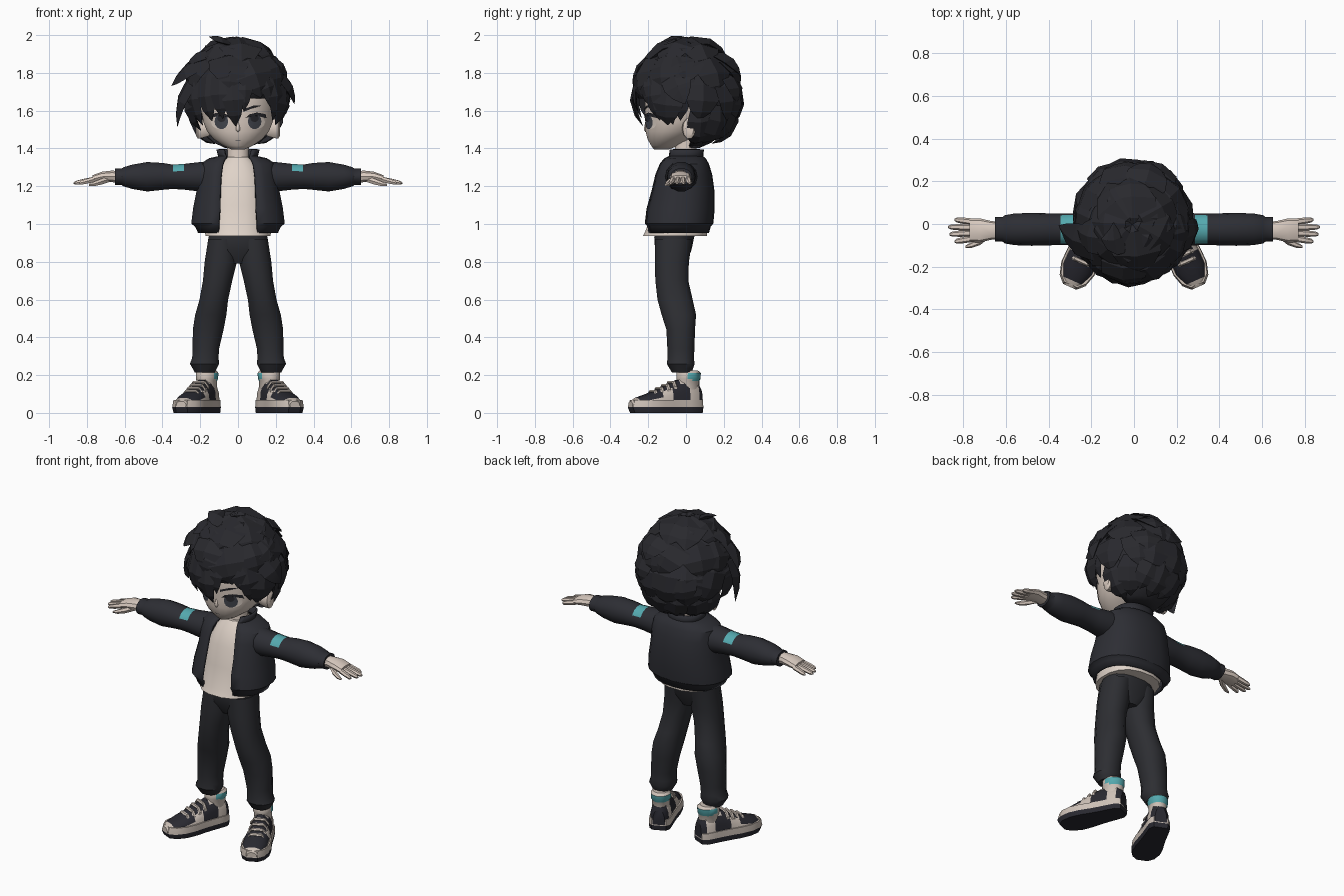
import bpy, bmesh, math, random
from mathutils import Vector, Matrix
from mathutils.bvhtree import BVHTree

if "Cube" in bpy.data.objects:
    bpy.data.objects.remove(bpy.data.objects["Cube"])

random.seed(4)
rad = math.radians


def material(name, col):
    m = bpy.data.materials.new(name)
    m.diffuse_color = (*col, 1)
    m.use_nodes = True
    m.node_tree.nodes["Principled BSDF"].inputs["Base Color"].default_value = m.diffuse_color
    return m


HAIR = material("hair black", (.022, .022, .027))
CLOTH = material("jacket charcoal", (.026, .027, .034))
PANTS = material("trouser charcoal", (.026, .027, .032))
SKIN = material("skin", (.70, .60, .53))
SHIRT = material("shirt cream", (.74, .65, .58))
TEAL = material("teal", (.09, .40, .43))
EYE = material("eye grey", (.055, .06, .075))
LIGHT = material("shoe cream", (.62, .54, .48))
SOLE = material("sole dark", (.022, .022, .03))


def finish(name, bm, mats, mirror=False, rule=None, matrix=None, angle=35, thick=0):
    for f in bm.faces:
        f.normal_update()
        f.material_index = rule(f.calc_center_median(), f.normal) if rule else 0
    if matrix:
        bm.transform(matrix)
    me = bpy.data.meshes.new(name)
    bm.to_mesh(me)
    bm.free()
    ob = bpy.data.objects.new(name, me)
    bpy.context.collection.objects.link(ob)
    for m in mats:
        me.materials.append(m)
    bpy.ops.object.select_all(action='DESELECT')
    ob.select_set(True)
    bpy.context.view_layer.objects.active = ob
    bpy.ops.object.shade_smooth_by_angle(angle=rad(angle))
    if thick:
        s = ob.modifiers.new("thickness", 'SOLIDIFY')
        s.thickness, s.offset = thick, 0
    if mirror:
        ob.modifiers.new("mirror", 'MIRROR')
    return ob


def skin_rings(bm, rings, closed=True, caps=True):
    vs = [[bm.verts.new(p) for p in r] for r in rings]
    n = len(vs[0])
    for a, b in zip(vs, vs[1:]):
        for i in range(n if closed else n - 1):
            j = (i + 1) % n
            bm.faces.new((a[i], a[j], b[j], b[i]))
    if caps:
        bm.faces.new(vs[0])
        bm.faces.new(vs[-1])


def loft(name, rings, mats, closed=True, caps=True, **kw):
    bm = bmesh.new()
    skin_rings(bm, rings, closed, caps)
    bmesh.ops.recalc_face_normals(bm, faces=bm.faces)
    return finish(name, bm, mats, **kw)


def power(v, e):
    return math.copysign(abs(v) ** e, v)


def ring(axis, p, a, b, ra, rb, n=12, e=1.0, zmin=None):
    """Rounded cross-section at position p on an axis, centre (a, b), radii (ra, rb)."""
    out = []
    for i in range(n):
        t = math.tau * (i + .5) / n
        u, v = a + ra * power(math.sin(t), e), b + rb * power(math.cos(t), e)
        if zmin is not None:
            v = max(v, zmin)
        out.append({'z': (u, v, p), 'x': (p, u, v), 'y': (u, p, v)}[axis])
    return out


def body_rings(rows, n=16, e=.85):
    # rows: z, half width, front y, back y
    return [ring('z', z, 0, (f + b) / 2, rx, (b - f) / 2, n, e) for z, rx, f, b in rows]


# Head, nose, ears, neck
head = loft("head", body_rings([
    (1.395, .035, -.17, -.09), (1.415, .08, -.185, -.04), (1.45, .13, -.205, .03), (1.49, .165, -.215, .09),
    (1.54, .185, -.217, .13), (1.62, .20, -.22, .17), (1.72, .20, -.22, .19), (1.82, .15, -.17, .14),
    (1.87, .06, -.07, .05)], 24, 1), [SKIN], angle=60)
loft("nose", [ring('z', z, 0, -.212, r, r, 8) for z, r in [(1.488, .004), (1.50, .013), (1.54, .004)]],
     [SKIN], angle=80)
loft("neck", body_rings([(1.28, .07, -.07, .06), (1.36, .058, -.06, .055), (1.46, .06, -.06, .06)], 12), [SKIN])
loft("ear", [ring('x', x, .005 + s, 1.505, ry, rz, 10) for x, s, ry, rz in
             [(.15, 0, .025, .04), (.19, .005, .032, .052), (.212, .012, .034, .056), (.222, .014, .022, .04)]],
     [SKIN], mirror=True)

# Painted face details, laid on the head surface
bm = bmesh.new()
bm.from_mesh(head.data)
surface = BVHTree.FromBMesh(bm)
bm.free()


def plate(name, pts, mat, off, mirror=True):
    def on_face(x, z):
        return surface.ray_cast(Vector((x, -1, z)), Vector((0, 1, 0)))[0] - Vector((0, off, 0))
    b = bmesh.new()
    mid = b.verts.new(on_face(sum(p[0] for p in pts) / len(pts), sum(p[1] for p in pts) / len(pts)))
    vs = [b.verts.new(on_face(*p)) for p in pts]
    for i in range(len(vs)):
        f = b.faces.new((mid, vs[i - 1], vs[i]))
        f.normal_update()
        if f.normal.y > 0:
            f.normal_flip()
    finish(name, b, [mat], mirror=mirror)


def oval(cx, cz, rx, rz, n=14):
    return [(cx + rx * math.cos(math.tau * i / n), cz + rz * math.sin(math.tau * i / n)) for i in range(n)]


plate("eye_white", oval(.095, 1.54, .048, .038), SHIRT, .004)
plate("iris", oval(.088, 1.543, .036, .041), EYE, .006)
plate("pupil", oval(.088, 1.56, .022, .02), HAIR, .008)
plate("upper_lash", [(.04, 1.562), (.06, 1.58), (.10, 1.59), (.145, 1.582), (.152, 1.56), (.10, 1.574), (.06, 1.566)],
      HAIR, .009)
plate("eyebrow", [(.03, 1.594), (.08, 1.614), (.13, 1.628), (.08, 1.626), (.03, 1.608)], HAIR, .006)
plate("mouth", [(-.014, 1.443), (.014, 1.443), (.014, 1.446), (-.014, 1.446)], EYE, .004, False)

# Hair: a cap plus layers of pointed locks that flow over an ellipsoid
HC, HR = Vector((-.008, .005, 1.665)), Vector((.255, .272, .285))


def on_hair(az, el, r):
    a, e = rad(az), rad(el)
    return HC + r * Vector((HR.x * math.cos(e) * math.sin(a), -HR.y * math.cos(e) * math.cos(a), HR.z * math.sin(e)))


cap = bmesh.new()
bmesh.ops.create_uvsphere(cap, u_segments=18, v_segments=12, radius=.93)
for v in cap.verts:
    v.co = HC + v.co * HR
bmesh.ops.delete(cap, geom=[f for f in cap.faces if (c := f.calc_center_median()).y < .03 and c.z < 1.65
                            or c.z < 1.42], context='FACES')
finish("hair_cap", cap, [HAIR], angle=20, thick=.012)

locks = bmesh.new()


def lock(az0, el0, az1, el1, w, lift=.06, base=.94):
    path = [on_hair(az0 + (az1 - az0) * t, el0 + (el1 - el0) * t, base + .09 * math.sin(math.pi * t) + lift * t * t)
            for t in (0, .3, .6, .82, 1)]
    rings = []
    for i, (p, s) in enumerate(zip(path, (.6, 1, .95, .6, .03))):
        along = path[min(i + 1, 4)] - path[max(i - 1, 0)]
        out = (p - HC).normalized()
        side = along.cross(out).normalized() * w * s
        rings.append([p - side, p + out * w * s * .28, p + side, p - out * w * s * .35])
    skin_rings(locks, rings)


def row(azs, el0, el1, w, lift, base=.94):
    for az in azs:
        j = random.uniform(-1, 1)
        lock(az + 8 * j, el0, az + 18 * random.uniform(-1, 1), el1 + 9 * j, w, lift + .04 * j, base)


row(range(20, 360, 51), 104, 36, .12, .11, .95)         # crown, crossing over the top
row(range(15, 360, 36), 58, 6, .11, .10, .93)           # upper sides
row(range(72, 300, 30), 28, -30, .095, .08, .93)        # lower sides and back
row(range(108, 260, 24), -8, -58, .07, .03, .95)        # nape
# fringe: start azimuth, end azimuth, end elevation, width
for a0, a1, e1, w in [(-85, -76, -25, .06), (-62, -54, -30, .065), (-40, -34, -25, .06), (-22, -18, -22, .055),
                      (-8, -1, -31, .06), (12, 9, -14, .04), (28, 46, -10, .05), (44, 55, -24, .06),
                      (66, 72, -29, .06), (88, 82, -24, .06)]:
    lock(a0, 42, a1, e1, w, .05, .95)
# flyaway spikes
for a0, e0, a1, e1, w, l in [(-25, 80, -64, 61, .08, .37), (-55, 50, -88, 10, .09, .43), (-65, 30, -84, -23, .08, .40),
                             (-60, 62, -84, 32, .09, .26), (70, 35, 88, -5, .08, .27), (70, 55, 88, 19, .09, .17),
                             (160, 60, 162, 22, .10, .24), (150, 30, 152, -4, .09, .17), (-5, 45, -8, 10, .08, .12),
                             (30, 85, 60, 60, .09, .15), (210, 20, 215, -20, .08, .14)]:
    lock(a0, e0, a1, e1, w, l)
bmesh.ops.recalc_face_normals(locks, faces=locks.faces)
finish("hair_locks", locks, [HAIR], angle=15)

# Shirt and open jacket
loft("shirt", body_rings([(.937, .175, -.23, .115), (.975, .18, -.212, .115), (1.10, .165, -.18, .11),
                          (1.22, .15, -.155, .10), (1.31, .11, -.115, .08), (1.355, .068, -.08, .065)]), [SHIRT])
jacket = []
for z, rx, f, b, gap in [(.955, .205, -.205, .115, .10), (.99, .222, -.21, .125, .10), (1.005, .242, -.222, .138, .10),
                         (1.08, .232, -.212, .145, .095), (1.18, .212, -.185, .143, .093), (1.26, .205, -.165, .132, .088),
                         (1.315, .195, -.14, .115, .08), (1.342, .15, -.12, .10, .07), (1.355, .10, -.10, .085, .06),
                         (1.395, .108, -.10, .088, .075)]:
    g = math.asin((gap / rx) ** (1 / .85))
    angs = [g + (math.tau - 2 * g) * i / 20 for i in range(21)]
    jacket.append([(rx * power(math.sin(t), .85), (f + b) / 2 - (b - f) / 2 * power(math.cos(t), .85), z) for t in angs])
loft("jacket_body", jacket, [CLOTH], closed=False, caps=False, thick=.014)

# Sleeves with a teal patch on the shoulder
loft("sleeve", [ring('x', x, -.025, z, ry, rz, 14) for x, z, ry, rz in [
    (.12, 1.255, .085, .08), (.2, 1.25, .085, .08), (.285, 1.25, .075, .07), (.345, 1.25, .073, .066),
    (.40, 1.252, .075, .073), (.48, 1.25, .077, .08), (.56, 1.25, .074, .066), (.605, 1.25, .066, .052),
    (.615, 1.25, .058, .046), (.65, 1.25, .058, .046)]], [CLOTH, TEAL], mirror=True,
    rule=lambda c, n: int(.285 < c.x < .345 and n.z > .6))

# Hands
loft("palm", [ring('x', x, -.03, z, ry, rz, 10, .9) for x, z, ry, rz in [
    (.63, 1.25, .04, .032), (.67, 1.252, .044, .032), (.72, 1.25, .056, .028), (.77, 1.238, .055, .021)]],
    [SKIN], mirror=True)
for i, (y, spread, tip) in enumerate([(-.068, -.014, .84), (-.042, -.006, .865), (-.016, .002, .87), (.010, .010, .84)]):
    loft(f"finger_{i + 1}", [ring('x', .755 + (tip - .755) * t, y + spread * t, 1.238 - .022 * t, r, r, 6)
                             for t, r in [(0, .016), (.5, .015), (.88, .012), (1, .005)]], [SKIN], mirror=True)
loft("thumb", [ring('x', x, y, z, r, r, 6) for x, y, z, r in [
    (.675, -.045, 1.24, .018), (.72, -.08, 1.225, .018), (.76, -.098, 1.213, .014), (.79, -.107, 1.207, .006)]],
    [SKIN], mirror=True)

# Trousers
loft("trouser_hips", body_rings([(.99, .15, -.16, .06), (.93, .158, -.17, .045), (.86, .16, -.165, .03),
                                 (.79, .05, -.13, 0)]), [PANTS])
loft("trouser_leg", [ring('z', z, cx, cy, rx, ry, 12, .9) for z, cx, cy, rx, ry in [
    (.92, .082, -.065, .078, .102), (.80, .091, -.075, .088, .093), (.70, .108, -.075, .08, .09),
    (.60, .128, -.058, .078, .096), (.52, .144, -.038, .085, .094), (.44, .158, -.028, .084, .078),
    (.34, .17, -.027, .072, .074), (.29, .173, -.028, .072, .072), (.26, .177, -.028, .08, .076),
    (.235, .176, -.025, .066, .064), (.215, .176, -.022, .055, .055)]], [PANTS], mirror=True)

# Shoes, built straight then turned outwards
TURN = Matrix.Translation((.170, 0, 0)) @ Matrix.Rotation(rad(24), 4, 'Z')
FOOT = [(.082, .036, .13), (.055, .056, .17), (0, .06, .185), (-.05, .063, .178), (-.10, .068, .155), (-.16, .077, .128),
        (-.23, .078, .10), (-.29, .06, .08), (-.322, .028, .062)]
outline = [(w + .006, y) for y, w, t in FOOT] + [(-w - .006, y) for y, w, t in reversed(FOOT)]
loft("shoe_sole", [[(x * s, y * s, z) for x, y in outline] for z, s in
                   [(0, .96), (.028, 1), (.03, 1.0), (.068, .965)]], [LIGHT, SOLE], mirror=True, matrix=TURN,
     rule=lambda c, n: int(c.z < .0295))


def shoe_panel(c, n):
    toe = -.29 < c.y < -.16 and n.z > .6
    side = -.10 < c.y < .0 and c.z < .15 and abs(n.x) > .5
    tongue = abs(c.x) < .035 and -.17 < c.y < -.06 and n.z > .3
    heel = c.y > .05
    return int(toe or side or tongue or heel)


loft("shoe_upper", [ring('y', y, 0, .04, w, t - .04, 14, .85, .035) for y, w, t in FOOT], [LIGHT, SOLE],
     mirror=True, matrix=TURN, rule=shoe_panel)
loft("shoe_collar", [ring('z', z, 0, y, rx, ry, 14) for z, y, rx, ry in [
    (.11, .01, .05, .065), (.17, .012, .052, .062), (.18, .014, .058, .066), (.212, .016, .058, .066),
    (.225, .012, .048, .052)]], [LIGHT, TEAL], mirror=True, matrix=TURN,
    rule=lambda c, n: int(.175 < c.z < .213 and c.y > 0))
for i in range(4):
    y, z = -.085 - .035 * i, .168 - .0165 * i
    loft(f"lace_{i + 1}", [ring('x', x, y, z - d, .011, .009, 6) for x, d in
                           [(-.055, .035), (-.033, .006), (.033, .006), (.055, .035)]], [LIGHT], mirror=True, matrix=TURN)
